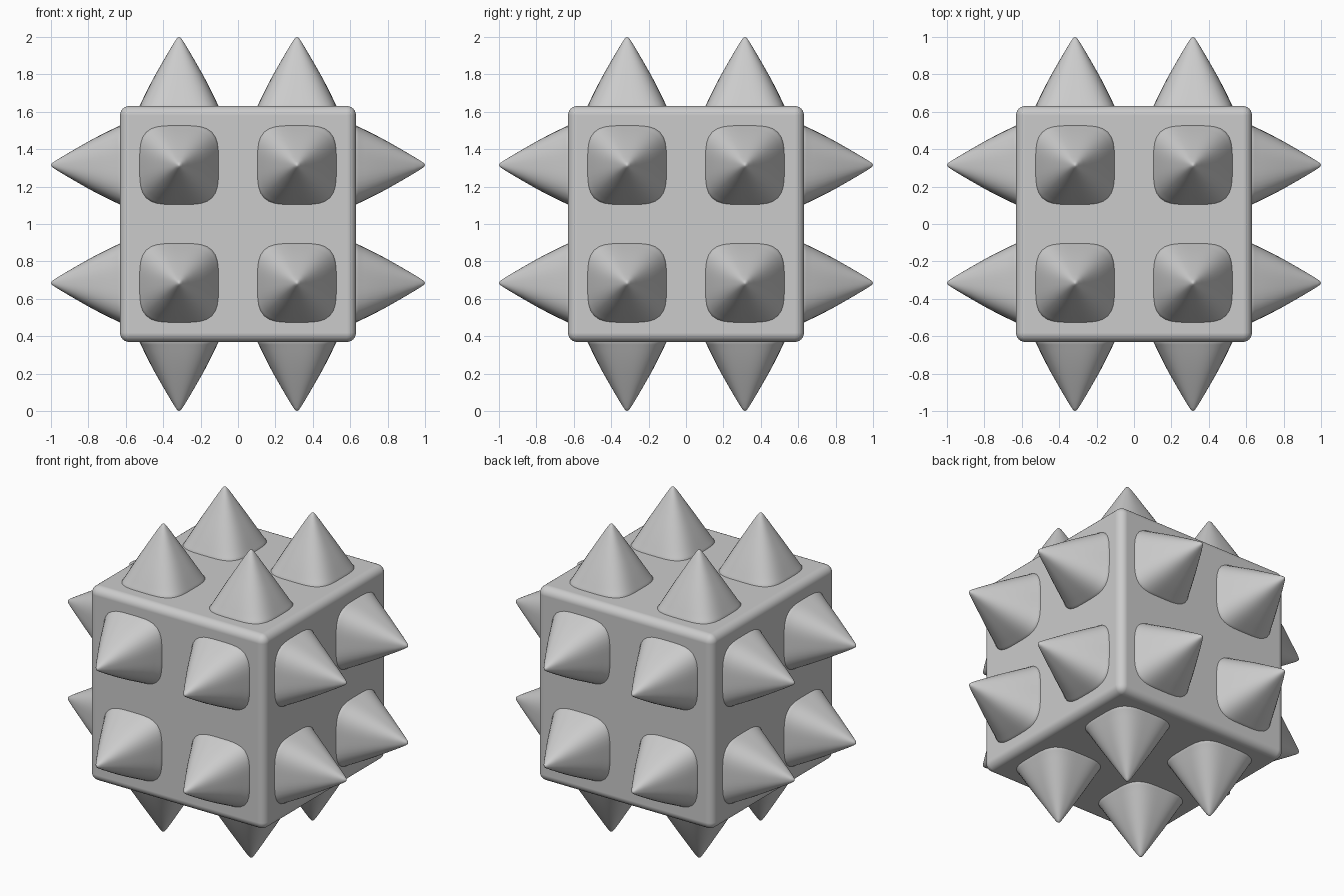
import bpy, bmesh, math
from mathutils import Matrix, Vector

if "Cube" in bpy.data.objects:
    bpy.data.objects.remove(bpy.data.objects["Cube"])

CENTRE = Vector((0, 0, 1))
HALF = 0.631      # half size of the block
OFFSET = 0.315    # spike position from face centre
SIDES = 48

# Spike profile: distance from block centre, half width, squareness
PROFILE = [(0.60, 0.214, 3.8), (0.631, 0.211, 3.8), (0.645, 0.204, 3.6),
           (0.68, 0.188, 3.3), (0.74, 0.158, 3.0), (0.80, 0.126, 2.8),
           (0.87, 0.086, 2.6), (0.94, 0.045, 2.5), (0.982, 0.019, 2.3),
           (0.995, 0.009, 2.0)]


def finish(bm, name):
    bmesh.ops.recalc_face_normals(bm, faces=bm.faces)
    mesh = bpy.data.meshes.new(name)
    bm.to_mesh(mesh)
    bm.free()
    for p in mesh.polygons:
        p.use_smooth = True
    obj = bpy.data.objects.new(name, mesh)
    obj.location = CENTRE
    bpy.context.collection.objects.link(obj)
    return obj


def ring_point(half, power, angle):
    c, s = math.cos(angle), math.sin(angle)
    r = half / (abs(c) ** power + abs(s) ** power) ** (1 / power)
    return r * c, r * s


def add_spike(bm, matrix, cx, cy):
    rings = []
    for h, half, power in PROFILE:
        ring = []
        for i in range(SIDES):
            x, y = ring_point(half, power, 2 * math.pi * i / SIDES)
            ring.append(bm.verts.new(matrix @ Vector((cx + x, cy + y, h))))
        rings.append(ring)
    for a, b in zip(rings, rings[1:]):
        for i in range(SIDES):
            j = (i + 1) % SIDES
            bm.faces.new((a[i], a[j], b[j], b[i]))
    tip = bm.verts.new(matrix @ Vector((cx, cy, 1.0)))
    for i in range(SIDES):
        bm.faces.new((rings[-1][i], rings[-1][(i + 1) % SIDES], tip))
    bm.faces.new(rings[0][::-1])


# Rounded block
bm = bmesh.new()
bmesh.ops.create_cube(bm, size=2 * HALF)
block = finish(bm, "block")
bevel = block.modifiers.new("round_edges", 'BEVEL')
bevel.width = 0.05
bevel.segments = 6
bevel.harden_normals = True

# Four spikes on each of the six faces
faces = {
    "top": Matrix.Identity(3),
    "bottom": Matrix.Rotation(math.pi, 3, 'X'),
    "front": Matrix.Rotation(math.pi / 2, 3, 'X'),
    "back": Matrix.Rotation(-math.pi / 2, 3, 'X'),
    "right": Matrix.Rotation(math.pi / 2, 3, 'Y'),
    "left": Matrix.Rotation(-math.pi / 2, 3, 'Y'),
}
for side, rot in faces.items():
    bm = bmesh.new()
    for sx in (-1, 1):
        for sy in (-1, 1):
            add_spike(bm, rot, sx * OFFSET, sy * OFFSET)
    finish(bm, side + "_spikes")
